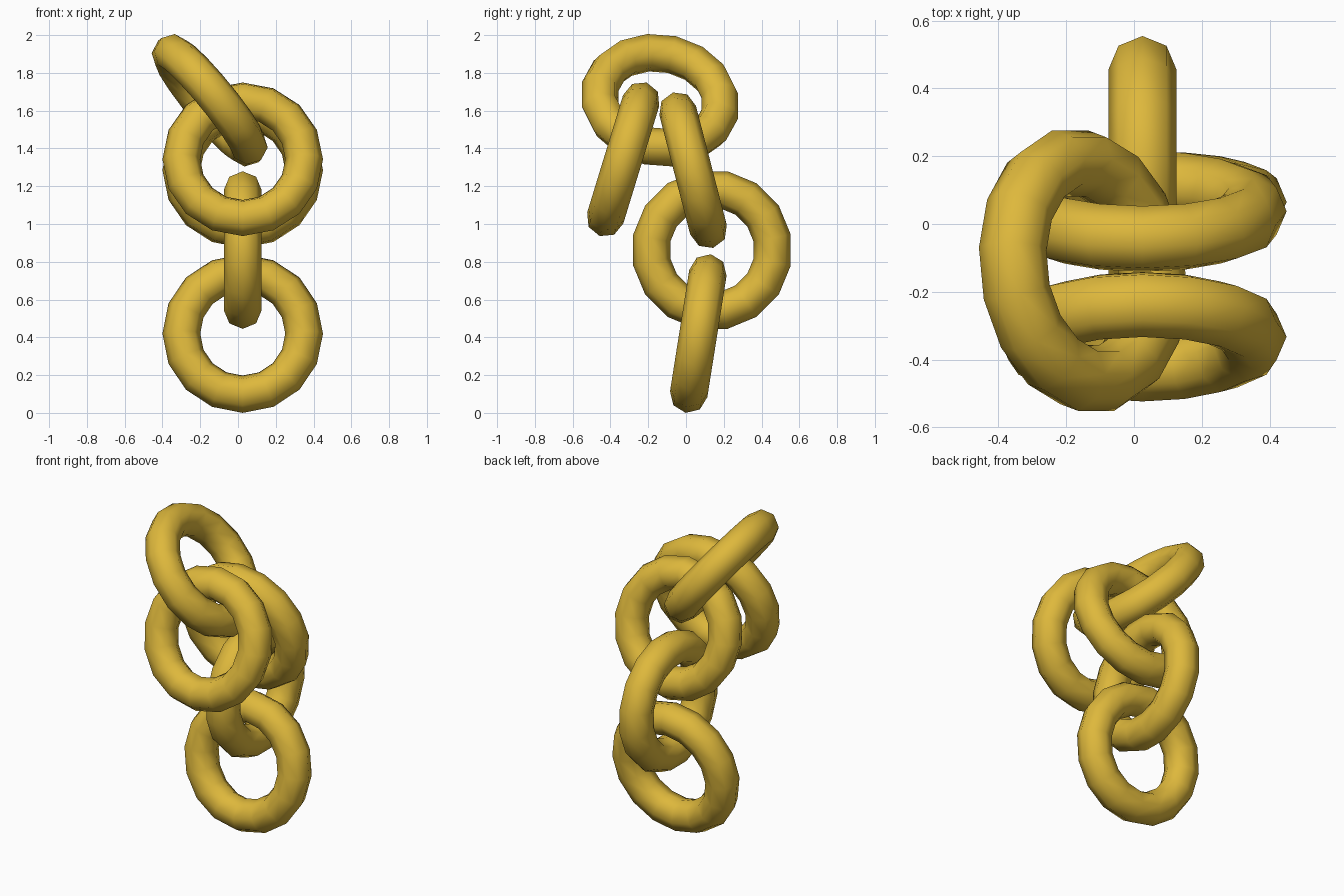
import bpy
import math
from mathutils import Matrix, Vector

if "Cube" in bpy.data.objects:
    bpy.data.objects.remove(bpy.data.objects["Cube"])

# Single brass-yellow finish shared by every link
gold = bpy.data.materials.new("golden_yellow")
gold.diffuse_color = (0.73, 0.48, 0.045, 1.0)
gold.use_nodes = True
gold.node_tree.nodes["Principled BSDF"].inputs["Base Color"].default_value = gold.diffuse_color


def ring(name, center, normal, side, half_step=False):
    """Add a 16 x 8 torus facing 'normal', with its first vertex toward 'side'."""
    n = Vector(normal).normalized()
    u = Vector(side)
    u = (u - n * u.dot(n)).normalized()
    v = n.cross(u)
    spin = math.pi / 16 if half_step else 0.0
    rot = Matrix((u, v, n)).transposed().to_4x4() @ Matrix.Rotation(spin, 4, 'Z')
    bpy.ops.mesh.primitive_torus_add(major_segments=16, minor_segments=8,
                                     major_radius=0.325, minor_radius=0.1)
    ob = bpy.context.object
    ob.name = name
    ob.matrix_world = Matrix.Translation(center) @ rot
    ob.data.materials.append(gold)
    bpy.ops.object.shade_smooth()
    return ob


def leaning(name, center, degrees):
    """Ring seen face-on from the front, its top leaning back by 'degrees'."""
    t = math.radians(degrees)
    ring(name, center, (0, -math.cos(t), math.sin(t)), (1, 0, 0))


# Hanging chain, bottom to top
leaning("bottom_link", (0.025, 0.065, 0.42), 9)
ring("lower_middle_link", (0.025, 0.1375, 0.862), (1, 0, 0), (0, 1, 0), True)
leaning("rear_link", (0.025, 0.0375, 1.285), -14.5)
leaning("front_link", (0.025, -0.3325, 1.3425), 17)

# Tilted link at the top joining the front and rear links
ring("top_link", (-0.15, -0.1375, 1.655), (0.77, 0.12, 0.63), (0, 1, 0), True)
